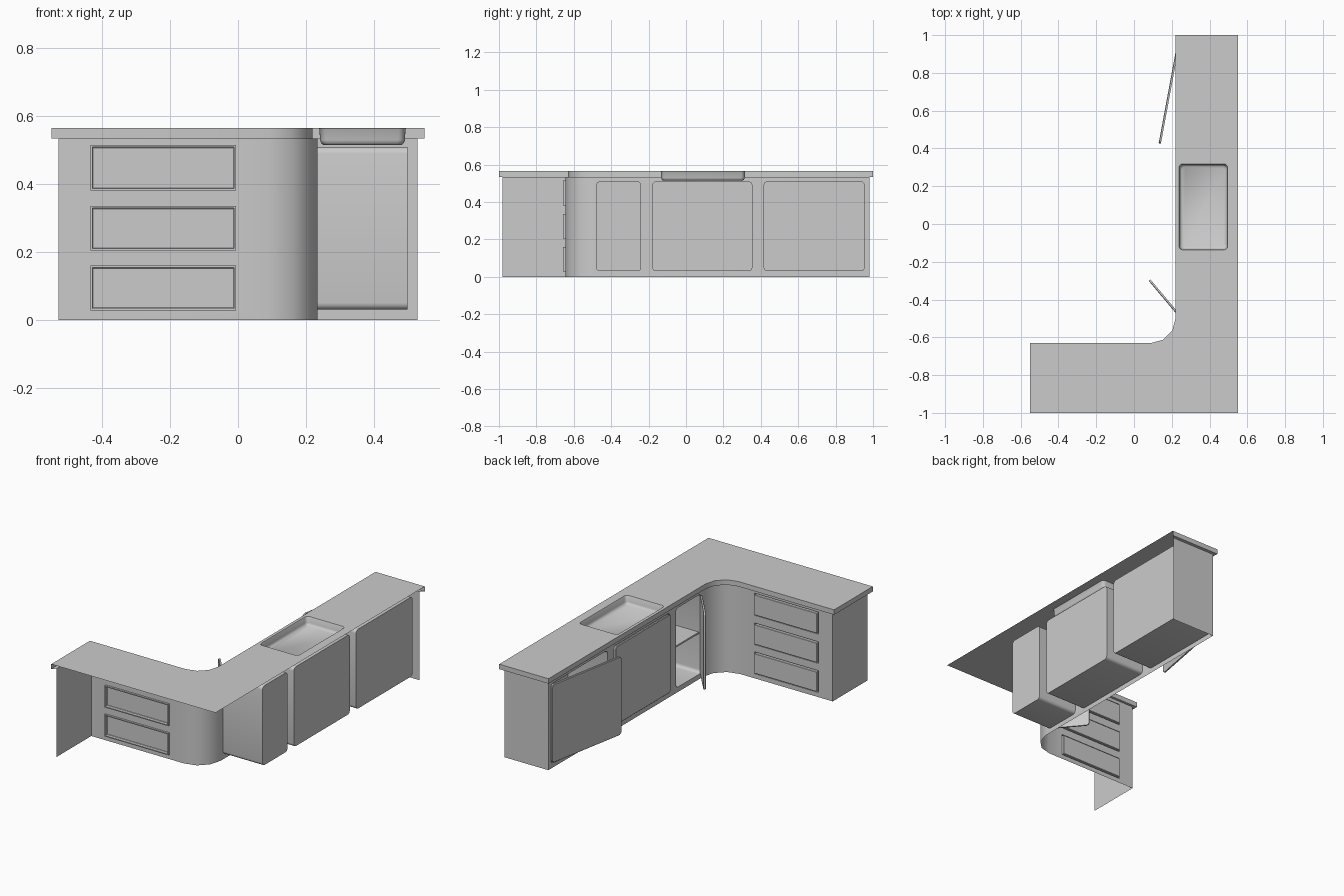
import bpy, bmesh, math
from mathutils import Vector, Matrix

if "Cube" in bpy.data.objects:
    bpy.data.objects.remove(bpy.data.objects["Cube"])

TOP, LIP = 0.565, 0.535
CX, CY = 0.09, -0.5            # centre of the inner corner curve
WX, WY = 0.235, -0.645         # planes of the two cabinet fronts


def outline(r, end):
    """Open L path: far end, long front, curved corner, short front, near end."""
    arc = [(CX + r * math.cos(a), CY - r * math.sin(a))
           for a in (math.radians(30 * i) for i in range(4))]
    return [(0.55 - end, 1 - end), (CX + r, 1 - end)] + arc + \
           [(-0.55 + end, CY - r), (-0.55 + end, -1 + end)]


def rounded(a0, a1, b0, b1, r, n=4):
    """Rounded rectangle as 2D points (sharp if r is 0)."""
    if r <= 0:
        return [(a1, b1), (a0, b1), (a0, b0), (a1, b0)]
    pts = []
    for k, (a, b) in enumerate([(a1 - r, b1 - r), (a0 + r, b1 - r),
                                (a0 + r, b0 + r), (a1 - r, b0 + r)]):
        for i in range(n + 1):
            t = math.pi / 2 * (k + i / n)
            pts.append((a + r * math.cos(t), b + r * math.sin(t)))
    return pts


def fill(bm, loops):
    """Flat face with holes."""
    edges = []
    for loop in loops:
        vs = [bm.verts.new(p) for p in loop]
        edges += [bm.edges.new((v, vs[i - 1])) for i, v in enumerate(vs)]
    bmesh.ops.triangle_fill(bm, edges=edges, use_beauty=True)


def skin(bm, rings, closed=True, cap_start=False, cap_end=True):
    """Bridge a stack of matching rings."""
    vr = [[bm.verts.new(p) for p in r] for r in rings]
    n = len(vr[0])
    for a, b in zip(vr, vr[1:]):
        for i in range(n if closed else n - 1):
            j = (i + 1) % n
            bm.faces.new((a[i], a[j], b[j], b[i]))
    if cap_start:
        bm.faces.new(vr[0])
    if cap_end:
        bm.faces.new(vr[-1])


def finish(bm, name):
    bmesh.ops.remove_doubles(bm, verts=bm.verts, dist=1e-4)
    bmesh.ops.recalc_face_normals(bm, faces=bm.faces)
    me = bpy.data.meshes.new(name)
    bm.to_mesh(me)
    bm.free()
    ob = bpy.data.objects.new(name, me)
    bpy.context.collection.objects.link(ob)
    return ob


def on_x(pts, x):
    return [(x, a, b) for a, b in pts]


def on_y(pts, y):
    return [(a, y, b) for a, b in pts]


def on_z(pts, z):
    return [(a, b, z) for a, b in pts]


top_path = outline(0.13, 0)
wall_path = outline(0.145, 0.02)
bays = [(-0.48, -0.24), (-0.18, 0.355), (0.415, 0.955)]
BZ0, BZ1 = 0.03, 0.51
drawers = [(0.028, 0.16), (0.204, 0.335), (0.381, 0.515)]
DX0, DX1 = -0.435, -0.006
SINK = (0.238, 0.496, -0.137, 0.318)

# worktop: top with sink hole, front edge strip and under-lip (open at the back)
bm = bmesh.new()
fill(bm, [on_z(top_path + [(0.55, -1)], TOP), on_z(rounded(*SINK, 0.02), TOP)])
skin(bm, [on_z(top_path, TOP), on_z(top_path, LIP), on_z(wall_path, LIP)],
     closed=False, cap_end=False)
finish(bm, "worktop")

# sink bowl
bm = bmesh.new()
rings = []
for inset, z in [(0, TOP), (0.002, TOP - 0.003), (0.004, 0.53), (0.007, 0.521),
                 (0.014, 0.515)]:
    x0, x1, y0, y1 = SINK
    rings.append(on_z(rounded(x0 + inset, x1 - inset, y0 + inset, y1 - inset, 0.02), z))
skin(bm, rings)
finish(bm, "sink_bowl")

# cabinet shell: two fronts with openings, curved corner and end panels
bm = bmesh.new()
fill(bm, [on_x(rounded(CY, 0.98, 0, LIP, 0), WX)] +
     [on_x(rounded(a, b, BZ0, BZ1, 0.02), WX) for a, b in bays])
fill(bm, [on_y(rounded(-0.53, CX, 0, LIP, 0), WY)] +
     [on_y(rounded(DX0, DX1, a, b, 0), WY) for a, b in drawers])
for part in (wall_path[0:2], wall_path[2:6], wall_path[6:8]):
    skin(bm, [on_z(part, LIP), on_z(part, 0)], closed=False, cap_end=False)
finish(bm, "cabinet_shell")

# cupboard compartments
for i, (a, b) in enumerate(bays):
    bm = bmesh.new()
    prof = rounded(a, b, BZ0, BZ1, 0.02)
    skin(bm, [on_x(prof, WX), on_x(prof, 0.50)])
    finish(bm, f"compartment_{i + 1}")

# shelf in the narrow compartment
bm = bmesh.new()
prof = rounded(bays[0][0], bays[0][1], 0.264, 0.274, 0)
skin(bm, [on_x(prof, 0.25), on_x(prof, 0.499)], cap_start=True)
finish(bm, "shelf")

# doors: hinge y, width direction and opening angle
for i, (hinge, sign, angle) in enumerate([(-0.478, 1, 40), (0.353, -1, 0), (0.953, -1, -10.5)]):
    a, b = bays[i]
    w = b - a - 0.004
    bm = bmesh.new()
    y0, y1 = sorted((0, sign * w))
    big = rounded(y0, y1, BZ0 + 0.003, BZ1 - 0.003, 0.02)
    small = rounded(y0 + 0.003, y1 - 0.003, BZ0 + 0.006, BZ1 - 0.006, 0.017)
    skin(bm, [on_x(small, -0.006), on_x(big, -0.003), on_x(big, 0.006)], cap_start=True)
    ob = finish(bm, f"door_{i + 1}")
    ob.matrix_world = Matrix.Translation((0.234 if i != 1 else 0.231, hinge, 0)) @ \
        Matrix.Rotation(math.radians(angle), 4, 'Z')

# drawers: shallow recess in the front with a panel standing in it
for i, (a, b) in enumerate(drawers):
    bm = bmesh.new()
    hole = rounded(DX0, DX1, a, b, 0)
    g = 0.006
    inner = rounded(DX0 + g, DX1 - g, a + g, b - g, 0)
    face = rounded(DX0 + g + 0.002, DX1 - g - 0.002, a + g + 0.002, b - g - 0.002, 0)
    skin(bm, [on_y(hole, WY), on_y(hole, WY - 0.012), on_y(inner, WY - 0.012),
              on_y(inner, WY + 0.006), on_y(face, WY + 0.008)])
    finish(bm, f"drawer_{i + 1}")

# smooth shading with sharp edges kept
bpy.ops.object.select_all(action='SELECT')
bpy.context.view_layer.objects.active = bpy.data.objects["worktop"]
bpy.ops.object.shade_smooth_by_angle(angle=math.radians(38))
